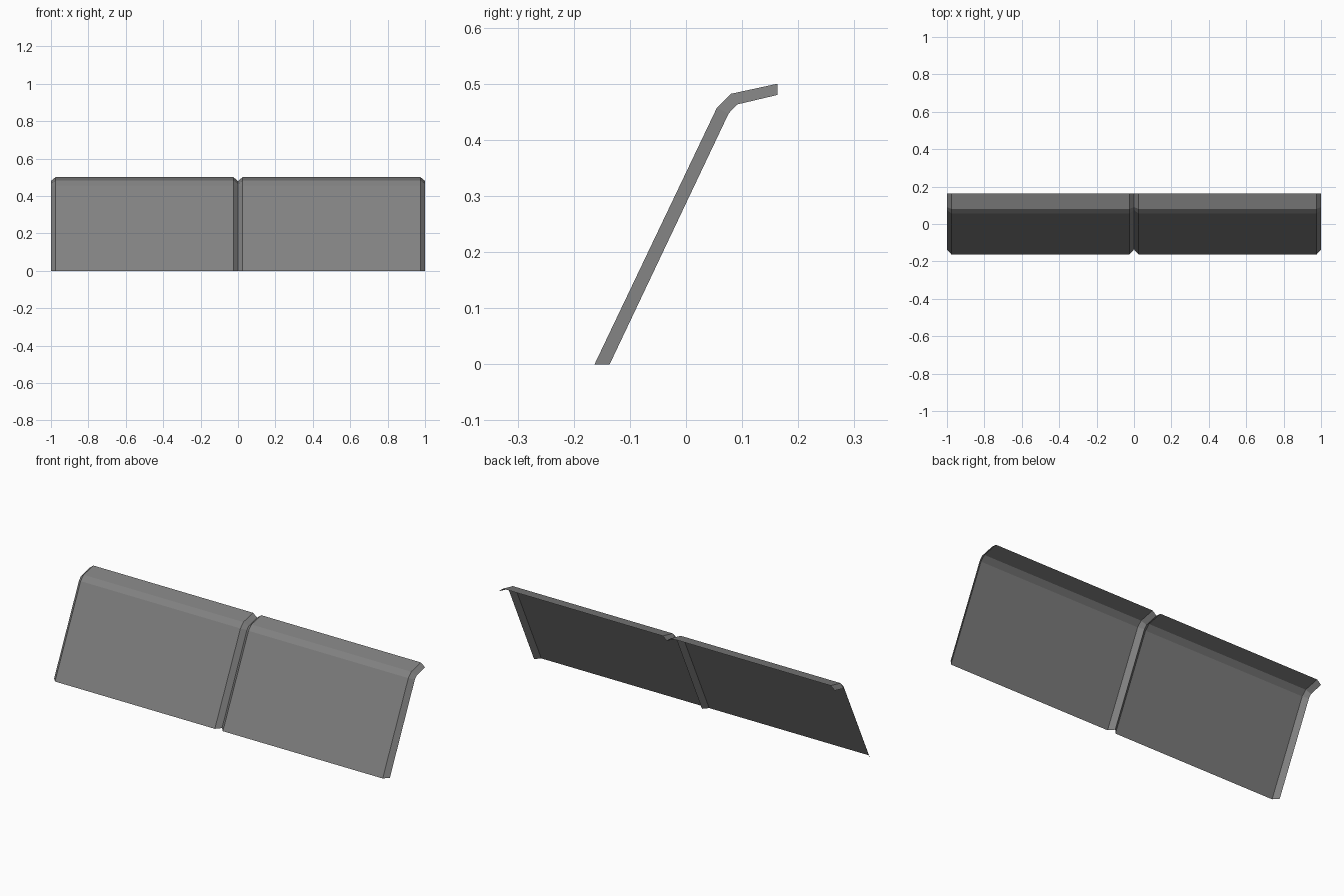
import bpy
import bmesh

if "Cube" in bpy.data.objects:
    bpy.data.objects.remove(bpy.data.objects["Cube"], do_unlink=True)

grey = bpy.data.materials.new("mid grey")
grey.use_nodes = True
colour = (0.22, 0.22, 0.22, 1)
grey.diffuse_color = colour
grey.node_tree.nodes["Principled BSDF"].inputs["Base Color"].default_value = colour

# Side profiles (y, z): raised face and recessed rim, bottom to top lip
raised = [(-0.163, 0), (0.055, 0.457), (0.08, 0.482), (0.163, 0.5)]
recessed = [(-0.136, 0), (0.076, 0.447), (0.091, 0.463), (0.163, 0.48)]

CHAMFER = 0.024


def add_panel(name, x_min, x_max):
    """Open bent sheet with a chamfered rim at each end."""
    stations = [(x_min, recessed), (x_min + CHAMFER, raised),
                (x_max - CHAMFER, raised), (x_max, recessed)]
    bm = bmesh.new()
    rows = [[bm.verts.new((x, y, z)) for y, z in profile]
            for x, profile in stations]
    for a, b in zip(rows, rows[1:]):
        for i in range(len(a) - 1):
            bm.faces.new((a[i], b[i], b[i + 1], a[i + 1]))
    mesh = bpy.data.meshes.new(name)
    bm.to_mesh(mesh)
    bm.free()
    mesh.materials.append(grey)
    panel = bpy.data.objects.new(name, mesh)
    bpy.context.collection.objects.link(panel)


# Two matching panels meeting in a central groove
add_panel("right_panel", -1, 0)
add_panel("left_panel", 0, 1)
